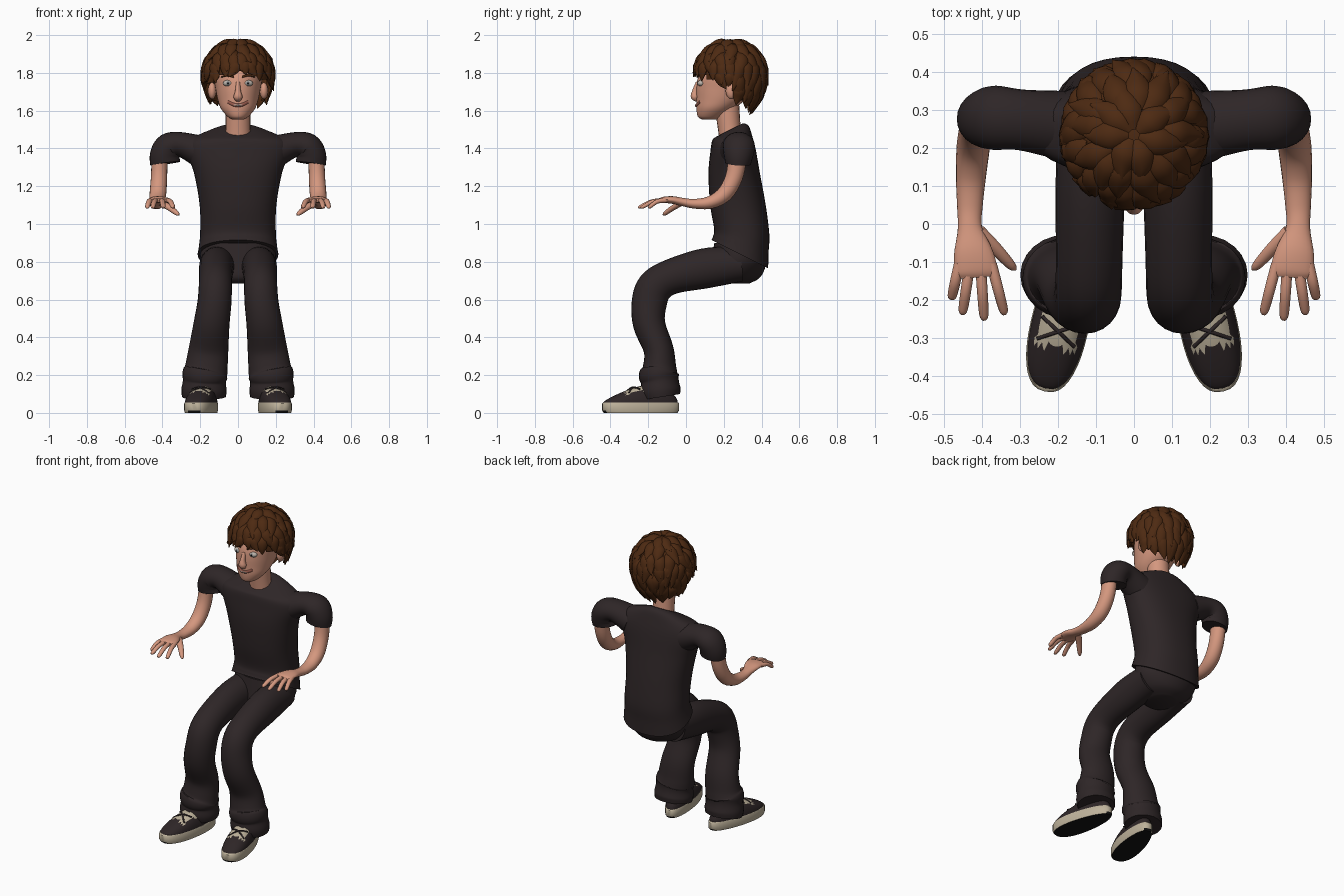
import bpy, bmesh, math, random
from mathutils import Vector, Matrix

random.seed(4)
X, Y, Z = Vector((1, 0, 0)), Vector((0, 1, 0)), Vector((0, 0, 1))
if "Cube" in bpy.data.objects:
    bpy.data.objects.remove(bpy.data.objects["Cube"])


def material(name, *rgb):
    m = bpy.data.materials.new(name)
    m.use_nodes = True
    m.diffuse_color = (*rgb, 1)
    bsdf = next(n for n in m.node_tree.nodes if n.type == "BSDF_PRINCIPLED")
    bsdf.inputs["Base Color"].default_value = (*rgb, 1)
    bsdf.inputs["Roughness"].default_value = 0.8
    return m


cloth = material("dark cloth", .027, .019, .02)
skin = material("skin", .66, .31, .21)
brown = material("brown hair", .075, .023, .006)
beige = material("beige rubber", .52, .45, .33)
black = material("black tread", .006, .006, .006)
white = material("eye white", .5, .45, .4)
grey = material("grey iris", .16, .18, .2)
lip = material("lip", .3, .1, .07)


def finish(name, bm, mats, mirror=False):
    bmesh.ops.recalc_face_normals(bm, faces=bm.faces)
    mesh = bpy.data.meshes.new(name)
    bm.to_mesh(mesh)
    bm.free()
    for m in mats:
        mesh.materials.append(m)
    mesh.shade_smooth()
    mesh.set_sharp_from_angle(angle=math.radians(45))
    ob = bpy.data.objects.new(name, mesh)
    bpy.context.collection.objects.link(ob)
    if mirror:
        ob.modifiers.new("Mirror", "MIRROR").use_mirror_merge = False
    return ob


def smooth(keys, steps):
    """Rounded in-between values through the key tuples."""
    out = []
    for i in range(len(keys) - 1):
        quad = [keys[max(0, min(j, len(keys) - 1))] for j in range(i - 1, i + 3)]
        for k in range(steps):
            t = k / steps
            out.append([b + .5 * t * (c - a + t * (2*a - 5*b + 4*c - d + t * (3*b - a - 3*c + d)))
                        for a, b, c, d in zip(*quad)])
    return out + [list(keys[-1])]


def loft(bm, rings, n, power=2):
    loops = []
    for c, u, v in rings:
        loop = []
        for k in range(n):
            ca, sa = math.cos(math.tau * k / n), math.sin(math.tau * k / n)
            loop.append(bm.verts.new(c + u * math.copysign(abs(ca) ** (2 / power), ca)
                                     + v * math.copysign(abs(sa) ** (2 / power), sa)))
        loops.append(loop)
    for a, b in zip(loops, loops[1:]):
        for k in range(n):
            bm.faces.new((a[k], a[(k + 1) % n], b[(k + 1) % n], b[k]))
    bm.faces.new(loops[0])
    bm.faces.new(loops[-1])


def tube(bm, keys, ref=X, n=20, steps=5, power=2):
    """Keys are x, y, z, radius along ref, radius across it."""
    pts = smooth(keys, steps)
    cs = [Vector(p[:3]) for p in pts]
    rings = []
    for i, p in enumerate(pts):
        t = (cs[min(i + 1, len(cs) - 1)] - cs[max(i - 1, 0)]).normalized()
        u = (ref - t * ref.dot(t)).normalized()
        rings.append((cs[i], u * p[3], t.cross(u) * p[4]))
    loft(bm, rings, n, power)


def trunk(bm, keys, n=36, power=2.0):
    """Keys are z, y centre, half width, half depth, slope."""
    loft(bm, [(Vector((0, y, z)), X * rx, Vector((0, ry, ry * tilt)))
              for z, y, rx, ry, tilt in smooth(keys, 5)], n, power)


def tubes(name, mat, paths, ref=X, mirror=False, **kw):
    bm = bmesh.new()
    for keys in paths:
        tube(bm, keys, ref, **kw)
    return finish(name, bm, [mat], mirror)


def ball(name, mat, centre, radii, mirror=True):
    bm = bmesh.new()
    bmesh.ops.create_uvsphere(bm, u_segments=20, v_segments=12, radius=1, matrix=(
        Matrix.Translation(centre) @ Matrix.Diagonal((*radii, 1))))
    return finish(name, bm, [mat], mirror)


# Shirt body with a hem that drops towards the back
bm = bmesh.new()
trunk(bm, [(.84, .285, .214, .15, -.5), (.89, .29, .206, .147, -.3), (.96, .295, .2, .146, -.1),
           (1.1, .275, .203, .147, 0), (1.27, .255, .233, .136, 0), (1.39, .25, .275, .12, 0),
           (1.45, .245, .25, .107, .1), (1.487, .24, .15, .092, .35), (1.5, .235, .082, .067, .5)],
      power=2.3)
finish("shirt", bm, [cloth])

tubes("sleeves", cloth, [[(.2, .262, 1.385, .09, .085), (.3, .275, 1.42, .08, .066),
                          (.365, .28, 1.41, .085, .073), (.388, .278, 1.365, .078, .078),
                          (.385, .275, 1.32, .068, .08)]], Y, True, n=24)

# Trousers: seat and bent legs with flared cuffs
bm = bmesh.new()
trunk(bm, [(.9, .28, .19, .13, 0), (.8, .28, .2, .145, 0), (.72, .26, .15, .135, 0),
           (.685, .245, .08, .09, 0)])
finish("trouser_seat", bm, [cloth])
tubes("trouser_legs", cloth, [[
    (.105, .29, .79, .095, .095), (.115, .1, .765, .092, .106), (.118, -.08, .72, .088, .093),
    (.12, -.165, .665, .088, .095), (.125, -.195, .58, .09, .093), (.14, -.195, .47, .095, .085),
    (.156, -.145, .335, .105, .079), (.168, -.14, .235, .113, .09), (.175, -.143, .2, .12, .107),
    (.178, -.138, .165, .114, .1), (.18, -.135, .12, .12, .107), (.18, -.13, .085, .116, .1)]],
    mirror=True, n=24)

# Arms run into the palms
tubes("arms", skin, [[
    (.415, .275, 1.37, .042, .05), (.418, .255, 1.25, .043, .046), (.424, .205, 1.16, .044, .042),
    (.43, .13, 1.115, .04, .034), (.433, .05, 1.107, .034, .026), (.433, -.01, 1.115, .032, .022),
    (.425, -.07, 1.127, .05, .02), (.417, -.12, 1.128, .056, .016), (.415, -.14, 1.126, .048, .009)]],
    mirror=True)

# Fingers fan out from the palm, thumb points inwards
fingers = []
for base, tip, reach in ((.461, .482, -.2), (.433, .453, -.24), (.405, .395, -.255), (.376, .341, -.24)):
    a, b = Vector((base, -.105, 1.126)), Vector((tip, reach, 1.088))
    mid = a.lerp(b, .5) + Z * .012
    fingers.append([(*a, .014, .014), (*mid, .014, .012), (*a.lerp(b, .9), .012, .01), (*b, .004, .003)])
fingers.append([(.41, -.02, 1.113, .02, .016), (.365, -.065, 1.088, .018, .015),
                (.325, -.108, 1.058, .013, .012), (.313, -.12, 1.047, .004, .004)])
tubes("fingers", skin, fingers, mirror=True, n=10, steps=4)

# Shoes: rubber sole, black tread, domed upper with a pale tongue
place = Matrix.Translation((.19, -.24, 0)) @ Matrix.Rotation(.22, 4, "Z")


def outline(s, rise, n=40):
    pts = []
    for k in range(n):
        a = math.tau * k / n
        y = -.207 * math.cos(a)
        wide = .076 - .055 * y
        pts.append(Vector((wide * math.copysign(abs(math.sin(a)) ** .8, math.sin(a)) * s, y * s, rise(y * s))))
    return pts


def shell(bm, layers):
    loops = [[bm.verts.new(p) for p in pts] for pts in layers]
    for a, b in zip(loops, loops[1:]):
        for k in range(len(a)):
            j = (k + 1) % len(a)
            bm.faces.new((a[k], a[j], b[j], b[k]))
    bm.faces.new(loops[0])
    bm.faces.new(loops[-1])
    bmesh.ops.recalc_face_normals(bm, faces=bm.faces)


def crown_height(y):
    return .088 + .055 * min(1, max(0, (y + .2) / .2))


bm = bmesh.new()
shell(bm, [outline(s, lambda y, z=z: z) for s, z in ((.96, 0), (1, .012), (1, .05), (.97, .056))])
for f in bm.faces:
    f.material_index = int(f.normal.z < -.5)
bm.transform(place)
finish("shoe_soles", bm, [beige, black], True)

bm = bmesh.new()
layers = []
for k in range(9):
    a = k / 9 * math.pi / 2
    layers.append(outline(.97 * math.cos(a) ** .8, lambda y, a=a: .05 + (crown_height(y) - .05) * math.sin(a)))
shell(bm, layers)
for f in bm.faces:
    c = f.calc_center_median()
    f.material_index = int(-.09 < c.y < .03 and abs(c.x) < .055 and f.normal.z > .3)
bm.transform(place)
finish("shoe_uppers", bm, [cloth, beige], True)

laces = []
for s in (1, -1):
    ends = [place @ Vector(p) for p in ((-.05 * s, -.075, .105), (0, -.045, .135), (.05 * s, -.015, .125))]
    laces.append([(*p, .005, .005) for p in ends])
tubes("shoe_laces", cloth, laces, Z, True, n=8)

# Head and neck
bm = bmesh.new()
trunk(bm, [(1.553, .125, .03, .04, 0), (1.568, .13, .055, .067, 0), (1.61, .155, .09, .1, 0),
           (1.66, .185, .108, .13, 0), (1.72, .205, .12, .15, 0), (1.78, .222, .13, .157, 0),
           (1.85, .235, .12, .135, 0), (1.91, .235, .06, .07, 0)])
finish("head", bm, [skin])
tubes("neck", skin, [[(0, .24, 1.42, .072, .06), (0, .23, 1.5, .066, .06), (0, .215, 1.64, .066, .066)]])
tubes("nose", skin, [[(0, .064, 1.75, .011, .012), (0, .05, 1.705, .015, .017),
                      (0, .047, 1.673, .024, .022), (0, .058, 1.652, .013, .007)]], n=14)
ball("ears", skin, (.137, .24, 1.705), (.022, .03, .044))

# Face details
ball("eyeballs", white, (.053, .08, 1.745), (.026, .019, .017))
ball("irises", grey, (.053, .067, 1.745), (.011, .007, .011))
ball("pupils", black, (.053, .063, 1.745), (.005, .005, .005))
tubes("eyebrows", brown, [[(.022, .06, 1.778, .005, .004), (.055, .066, 1.788, .007, .005),
                           (.088, .09, 1.778, .003, .003)]], Z, True, n=8)


def smile(radius, forward, width):
    side = [(.052 * width, .074), (.028 * width, .06)]
    half = [(x, y - forward, 1.628 + 7 * x * x, radius, radius * .7) for x, y in side]
    return [(-x, *rest) for x, *rest in half] + [(0, .054 - forward, 1.628, radius, radius * .7)] + half[::-1]


tubes("lips", lip, [smile(.009, 0, 1)], Z, n=10)
tubes("teeth", white, [smile(.004, .005, .85)], Z, n=8)


# Hair: a scalp cap covered by tiers of pointed locks
def scalp(theta, phi, s=1.0):
    drop = 1.25 if math.cos(theta) < 0 else 1
    return Vector((.175 * s * math.sin(theta) * math.sin(phi),
                   .235 - .18 * s * math.sin(theta) * math.cos(phi),
                   1.79 + .175 * s * math.cos(theta) * drop))


def hairline(phi):
    a = abs(math.remainder(phi, math.tau))
    return 1.45 + .22 * a if a < 1.7 else 2.1 + .35 * (a - 1.7)


def angles(p):
    return math.acos(max(-1, min(1, p.z / p.length))), math.atan2(p.x, -p.y)


bm = bmesh.new()
bmesh.ops.create_uvsphere(bm, u_segments=40, v_segments=28, radius=1)
bare = []
for f in bm.faces:
    theta, phi = angles(f.calc_center_median())
    if theta > hairline(phi):
        bare.append(f)
bmesh.ops.delete(bm, geom=bare, context="FACES")
for v in bm.verts:
    v.co = scalp(*angles(v.co))
finish("hair_cap", bm, [brown])

bm = bmesh.new()
for start, end, count in ((.08, .75, 7), (.4, 1.15, 13), (.8, 1.55, 18), (1.1, 1.85, 22),
                          (1.45, 2.2, 22), (1.8, 2.6, 22)):
    for k in range(count):
        phi = math.tau * (k + random.uniform(.2, .8)) / count
        tip = min(end + random.uniform(-.1, .1), hairline(phi) + random.uniform(0, .16))
        if tip - start < .3:
            continue
        twist = random.uniform(-.25, .25)
        keys = []
        for t, s, w, h in ((0, .97, .02, .012), (.35, 1.02, .036, .02),
                           (.7, 1.05, .027, .014), (1, random.uniform(1.08, 1.15), .002, .002)):
            keys.append((*scalp(start + (tip - start) * t, phi + twist * t * t, s), w, h))
        tube(bm, keys, Vector((math.cos(phi), math.sin(phi), 0)), n=8, steps=4)
finish("hair_locks", bm, [brown])
